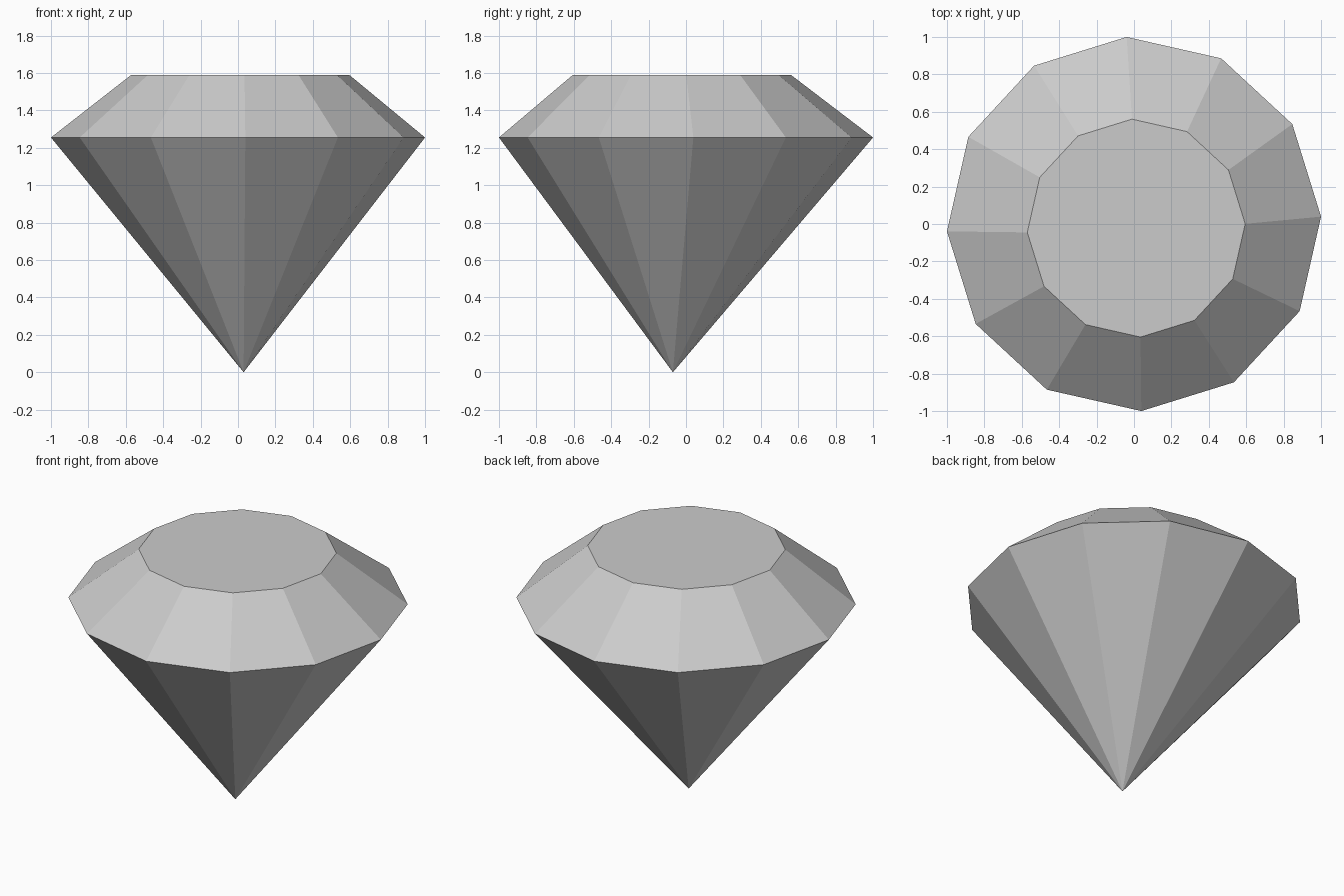
import bpy, bmesh
from math import sin, cos, radians

if "Cube" in bpy.data.objects:
    bpy.data.objects.remove(bpy.data.objects["Cube"])

SIDES = 12
TWIST = radians(2.25)


def ring(bm, radius, z, cx=0.0, cy=0.0):
    """Add a twelve-sided ring of vertices."""
    angles = [TWIST + radians(360 / SIDES) * i for i in range(SIDES)]
    return [bm.verts.new((cx + radius * cos(a), cy + radius * sin(a), z)) for a in angles]


bm = bmesh.new()
girdle = ring(bm, 1.0008, 1.255)
table = ring(bm, 0.583, 1.59, 0.012, -0.022)
tip = bm.verts.new((0.03, -0.07, 0))

# Crown facets and pavilion facets
for i in range(SIDES):
    j = (i + 1) % SIDES
    bm.faces.new((girdle[i], girdle[j], table[j], table[i]))
    bm.faces.new((girdle[j], girdle[i], tip))

# Flat table on top
bm.faces.new(table)
bmesh.ops.recalc_face_normals(bm, faces=bm.faces)

mesh = bpy.data.meshes.new("cut_gem")
bm.to_mesh(mesh)
bm.free()
gem = bpy.data.objects.new("cut_gem", mesh)
bpy.context.collection.objects.link(gem)
